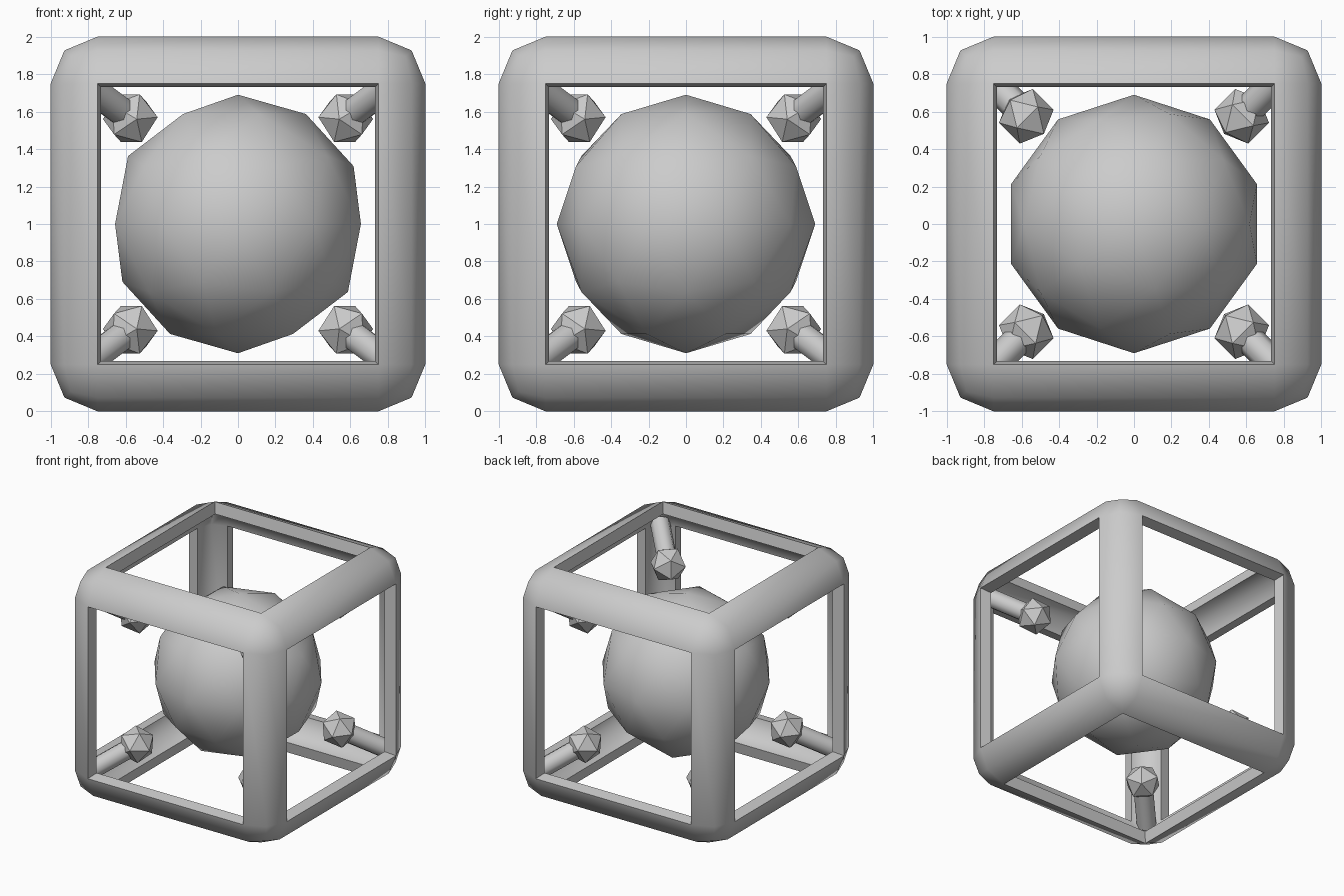
import bpy, bmesh, math
from mathutils import Vector, Matrix

if "Cube" in bpy.data.objects:
    bpy.data.objects.remove(bpy.data.objects["Cube"])


def finish(name, bm, angle=None):
    mesh = bpy.data.meshes.new(name)
    bm.to_mesh(mesh)
    bm.free()
    obj = bpy.data.objects.new(name, mesh)
    bpy.context.collection.objects.link(obj)
    if angle:
        bpy.ops.object.select_all(action='DESELECT')
        obj.select_set(True)
        bpy.context.view_layer.objects.active = obj
        bpy.ops.object.shade_smooth_by_angle(angle=math.radians(angle))
    return obj


# Hollow frame: bevelled cube shell with its six flat faces opened
bm = bmesh.new()
bmesh.ops.create_cube(bm, size=2, matrix=Matrix.Translation((0, 0, 1)))
bmesh.ops.bevel(bm, geom=bm.edges[:], offset=0.25, offset_type='OFFSET',
                segments=2, profile=0.5, affect='EDGES', clamp_overlap=True)
bm.normal_update()
faces = bm.faces[:]
inner = {v: bm.verts.new(v.co - v.normal * 0.1) for v in bm.verts[:]}
openings = [f for f in faces if f.calc_area() > 1]
for f in faces:
    if f in openings:
        vs = f.verts[:]
        for a, b in zip(vs, vs[1:] + vs[:1]):
            bm.faces.new((a, b, inner[b], inner[a]))
    else:
        bm.faces.new([inner[v] for v in reversed(f.verts)])
bmesh.ops.delete(bm, geom=openings, context='FACES_ONLY')
bmesh.ops.recalc_face_normals(bm, faces=bm.faces[:])
finish("cube_frame", bm, 50)

# Central ball
bm = bmesh.new()
bmesh.ops.create_icosphere(bm, subdivisions=2, radius=0.69,
                           matrix=Matrix.Translation((0, 0, 1)))
finish("core_ball", bm, 60)

# Corner studs: rod from the frame corner with a faceted knob facing the ball
elev = math.radians(28)
c, s, h = math.cos(elev), math.sin(elev), math.sqrt(0.5)
axis_z = Vector((c * h, c * h, s))
axis_x = Vector((s * h, s * h, -c))
axis_y = axis_z.cross(axis_x)
pose = Matrix((axis_x, axis_y, axis_z)).transposed().to_4x4()
pose.translation = (-0.575, -0.575, -0.565)
ROD = 0.42

for sx in (1, -1):
    for sy in (1, -1):
        for sz in (1, -1):
            # the upper back left corner has no stud
            if (sx, sy, sz) == (1, -1, -1):
                continue
            place = (Matrix.Translation((0, 0, 1))
                     @ Matrix.Diagonal((sx, sy, sz, 1)) @ pose)
            tag = "_".join(("left" if sx > 0 else "right",
                            "front" if sy > 0 else "back",
                            "lower" if sz > 0 else "upper"))
            bm = bmesh.new()
            bmesh.ops.create_icosphere(bm, subdivisions=1, radius=0.15, matrix=place)
            bmesh.ops.recalc_face_normals(bm, faces=bm.faces[:])
            finish("knob_" + tag, bm)
            bm = bmesh.new()
            bmesh.ops.create_cone(bm, cap_ends=True, segments=8, radius1=0.08,
                                  radius2=0.08, depth=ROD,
                                  matrix=place @ Matrix.Translation((0, 0, -ROD / 2)))
            bmesh.ops.recalc_face_normals(bm, faces=bm.faces[:])
            finish("rod_" + tag, bm, 50)
